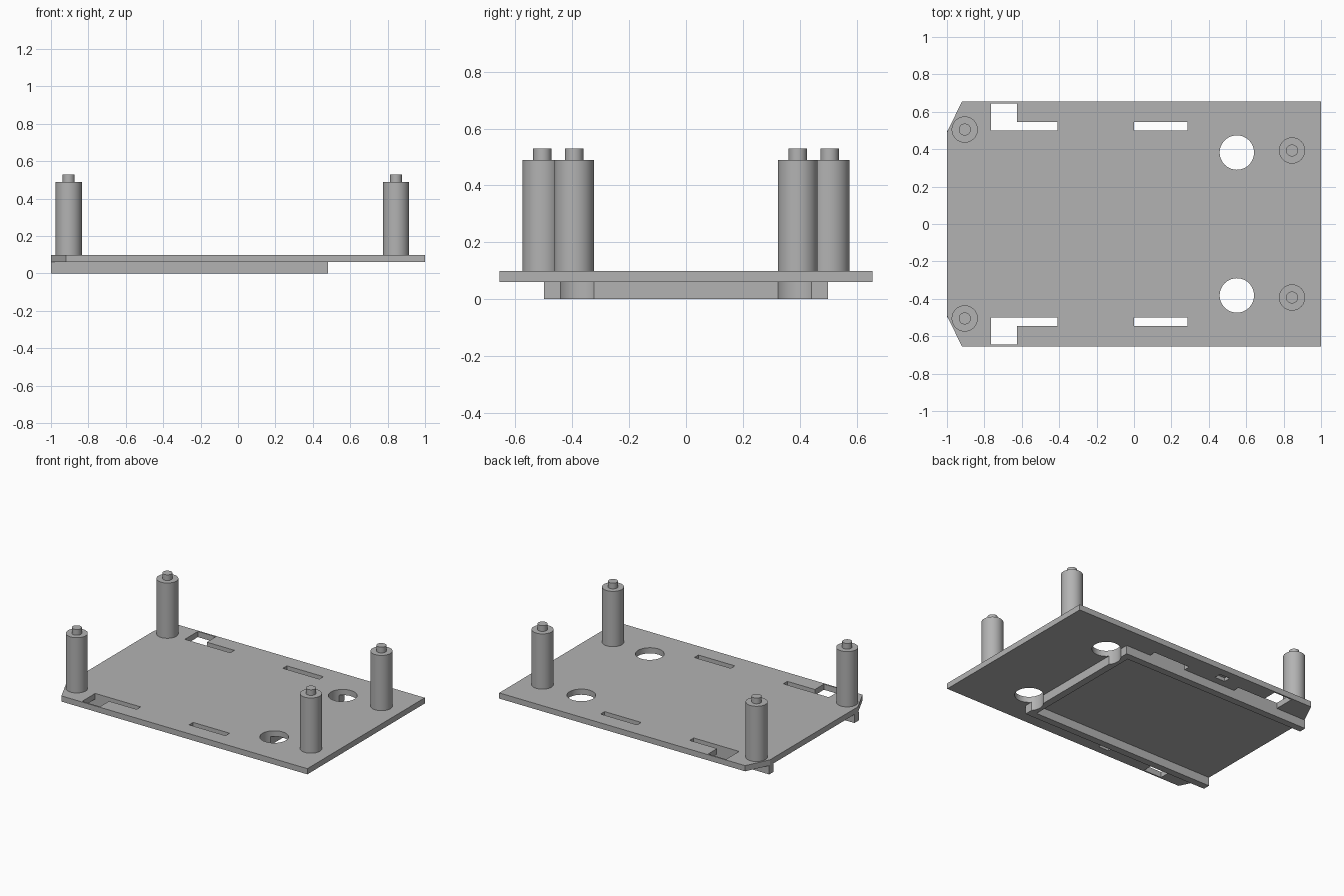
import bpy, bmesh

cube = bpy.data.objects.get("Cube")
if cube:
    bpy.data.objects.remove(cube, do_unlink=True)

GREY = (0.45, 0.45, 0.45, 1)
mat = bpy.data.materials.new("plain grey")
mat.use_nodes = True
mat.diffuse_color = GREY
mat.node_tree.nodes["Principled BSDF"].inputs["Base Color"].default_value = GREY


def prism(name, outline, z0, z1):
    """Extrude a flat outline from z0 to z1."""
    bm = bmesh.new()
    face = bm.faces.new([bm.verts.new((x, y, z0)) for x, y in outline])
    ext = bmesh.ops.extrude_face_region(bm, geom=[face])
    verts = [g for g in ext["geom"] if isinstance(g, bmesh.types.BMVert)]
    bmesh.ops.translate(bm, verts=verts, vec=(0, 0, z1 - z0))
    bmesh.ops.recalc_face_normals(bm, faces=bm.faces)
    mesh = bpy.data.meshes.new(name)
    bm.to_mesh(mesh)
    bm.free()
    mesh.materials.append(mat)
    obj = bpy.data.objects.new(name, mesh)
    bpy.context.collection.objects.link(obj)
    return obj


def box(name, x0, x1, y0, y1, z0, z1):
    return prism(name, [(x0, y0), (x1, y0), (x1, y1), (x0, y1)], z0, z1)


def cylinder(name, x, y, r, z0, z1):
    bpy.ops.mesh.primitive_cylinder_add(vertices=48, radius=r, depth=z1 - z0,
                                        location=(x, y, (z0 + z1) / 2))
    obj = bpy.context.object
    obj.name = name
    obj.data.materials.append(mat)
    bpy.ops.object.shade_smooth_by_angle()
    return obj


def cut(target, cutter):
    cutter.hide_render = True
    cutter.hide_set(True)
    mod = target.modifiers.new("cut", "BOOLEAN")
    mod.operation = "DIFFERENCE"
    mod.solver = "EXACT"
    mod.object = cutter


# Base plate with two clipped corners
plate = prism("base_plate", [(1, -0.655), (1, 0.655), (-0.92, 0.655), (-1, 0.49),
                             (-1, -0.49), (-0.92, -0.655)], 0.06, 0.10)

# U-shaped rail under the plate
rail = prism("under_rail", [(-1, -0.5), (0.48, -0.5), (0.48, 0.5), (-1, 0.5),
                            (-1, 0.45), (0.43, 0.45), (0.43, -0.45), (-1, -0.45)], 0, 0.06)

for side, s in (("left", 1), ("right", -1)):
    # Round hole through plate and rail
    hole = cylinder(side + "_hole_cutter", 0.55, 0.382 * s, 0.092, -0.1, 0.2)
    cut(plate, hole)
    cut(rail, hole)

    # Straight slot, L-shaped slot and shallow underside recess
    cut(plate, box(side + "_slot_cutter", 0, 0.285, 0.5 * s, 0.545 * s, 0, 0.2))
    ell = [(-0.765, 0.5), (-0.41, 0.5), (-0.41, 0.545), (-0.625, 0.545),
           (-0.625, 0.645), (-0.765, 0.645)]
    cut(plate, prism(side + "_ell_cutter", [(x, y * s) for x, y in ell], 0, 0.2))
    cut(plate, box(side + "_recess_cutter", -0.29, -0.21, 0.55 * s, 0.6 * s, 0, 0.085))

    # Standoff posts with locating pins
    for end, x, y in (("rear", -0.905, 0.505), ("front", 0.845, 0.393)):
        cylinder(f"{side}_{end}_post", x, y * s, 0.07, 0.1, 0.49)
        cylinder(f"{side}_{end}_pin", x, y * s, 0.032, 0.49, 0.53)
